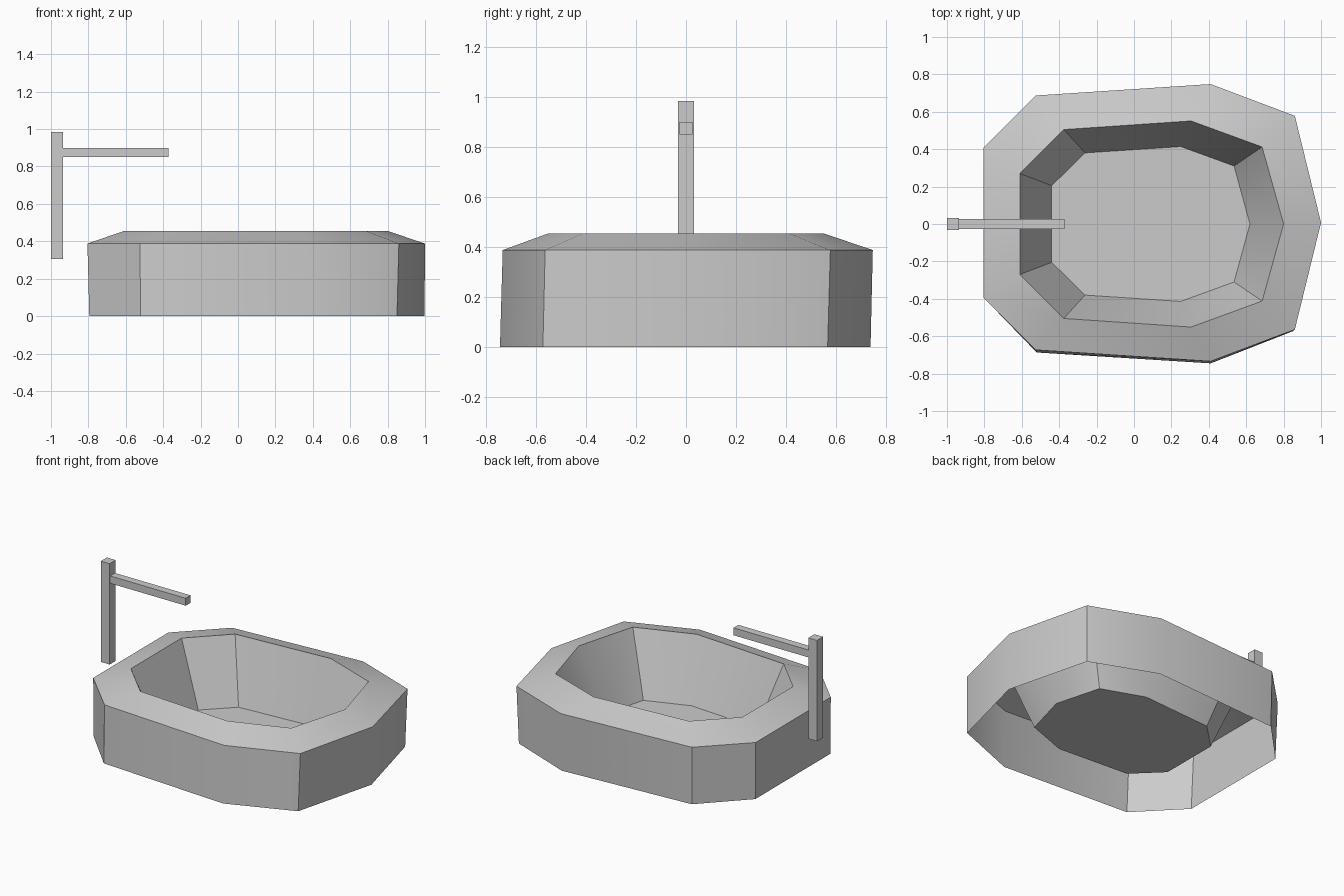
import bpy, bmesh, math
from mathutils import Matrix

if "Cube" in bpy.data.objects:
    bpy.data.objects.remove(bpy.data.objects["Cube"])


def finish(name, bm):
    bmesh.ops.recalc_face_normals(bm, faces=bm.faces)
    me = bpy.data.meshes.new(name)
    bm.to_mesh(me)
    bm.free()
    ob = bpy.data.objects.new(name, me)
    bpy.context.collection.objects.link(ob)
    return ob


def ring(bm, half, z, shift=0.0):
    """Nine-sided loop: nose point plus four points mirrored across y."""
    pts = half + [(x, -y) for x, y in reversed(half[1:])]
    return [bm.verts.new((x, y + shift, z)) for x, y in pts]


def box(name, lo, hi):
    bm = bmesh.new()
    size = [b - a for a, b in zip(lo, hi)]
    mid = [(a + b) / 2 for a, b in zip(lo, hi)]
    bmesh.ops.create_cube(bm, size=1, matrix=Matrix.Translation(mid) @ Matrix.Diagonal((*size, 1)))
    return finish(name, bm)


# Basin: open-bottomed outer skirt, sloping rim, tapered bowl and flat floor
outer_low = [(0.997, 0), (0.85, 0.57), (0.41, 0.742), (-0.52, 0.684), (-0.795, 0.4)]
outer_top = [(1.0, 0), (0.86, 0.571), (0.41, 0.741), (-0.525, 0.68), (-0.805, 0.4)]
bowl_top = [(0.80, 0), (0.685, 0.412), (0.305, 0.551), (-0.375, 0.505), (-0.61, 0.27)]
bowl_low = [(0.62, 0), (0.535, 0.31), (0.25, 0.414), (-0.262, 0.38), (-0.44, 0.205)]

bm = bmesh.new()
rings = [ring(bm, outer_low, 0, -0.003), ring(bm, outer_top, 0.388, 0.007),
         ring(bm, bowl_top, 0.455), ring(bm, bowl_low, 0.04)]
for a, b in zip(rings, rings[1:]):
    for i in range(len(a)):
        j = (i + 1) % len(a)
        bm.faces.new((a[i], a[j], b[j], b[i]))
bm.faces.new(rings[-1])
basin = finish("basin", bm)
bpy.context.view_layer.objects.active = basin
basin.select_set(True)
bpy.ops.object.shade_smooth_by_angle(angle=math.radians(30))

# Tap: upright post and horizontal spout
box("tap_post", (-1.0, -0.032, 0.305), (-0.935, 0.032, 0.985))
box("tap_spout", (-0.936, -0.026, 0.85), (-0.372, 0.026, 0.90))
